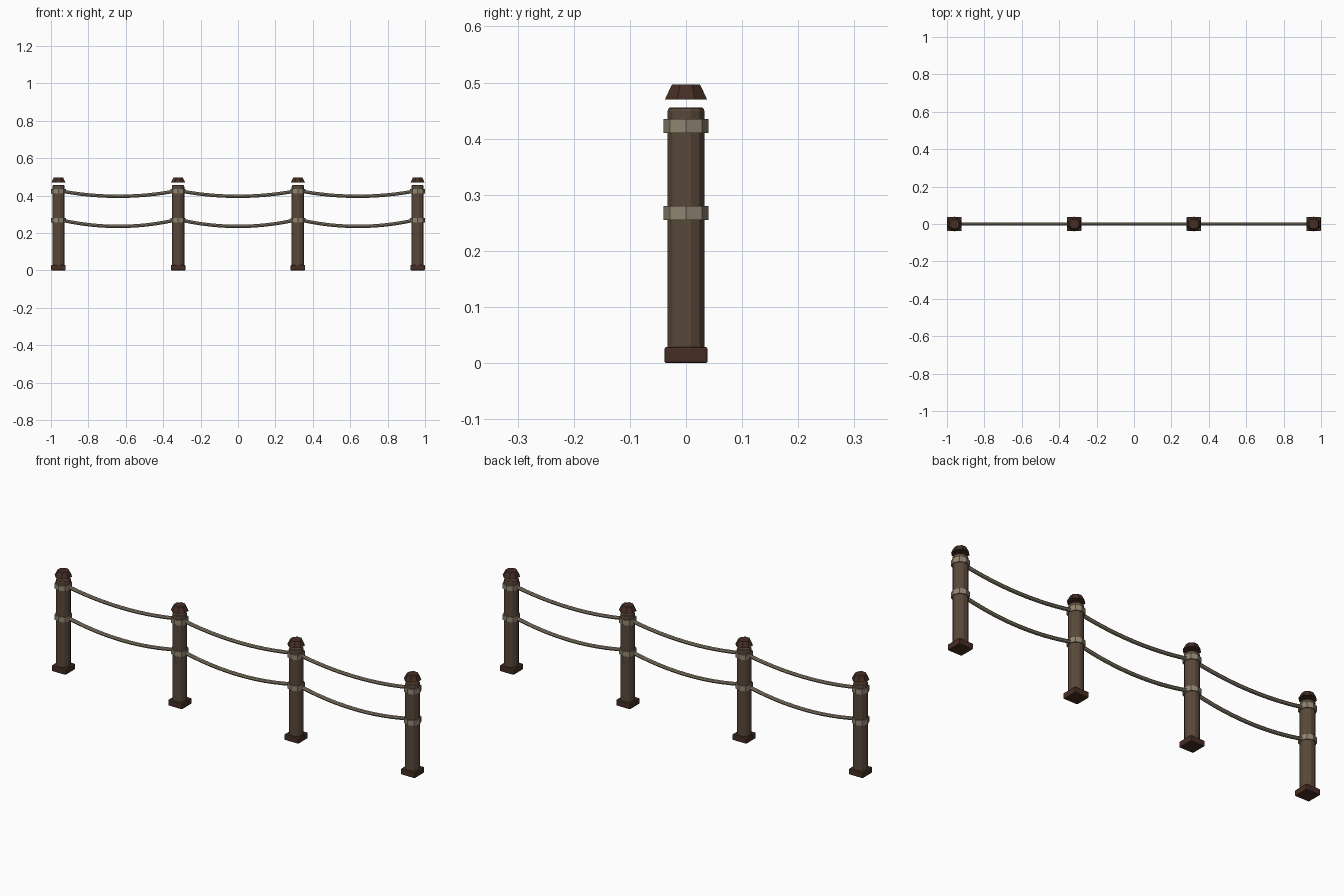
import bpy, math

if "Cube" in bpy.data.objects:
    bpy.data.objects.remove(bpy.data.objects["Cube"])

def material(name, rgb):
    m = bpy.data.materials.new(name)
    m.diffuse_color = (*rgb, 1)
    m.use_nodes = True
    m.node_tree.nodes["Principled BSDF"].inputs["Base Color"].default_value = m.diffuse_color
    return m

WOOD = material("wood", (0.10, 0.064, 0.043))
DARK = material("dark_wood", (0.060, 0.027, 0.017))
ROPE = material("rope", (0.28, 0.235, 0.165))

def lathe(name, profile, sides, x, mat, turn=0.0):
    """Closed faceted solid from (radius, z) pairs, bottom to top."""
    verts = [(r * math.cos(turn + 2 * math.pi * i / sides),
              r * math.sin(turn + 2 * math.pi * i / sides), z)
             for r, z in profile for i in range(sides)]
    faces = [tuple(reversed(range(sides))),
             tuple(range(len(verts) - sides, len(verts)))]
    for k in range(len(profile) - 1):
        for i in range(sides):
            j = (i + 1) % sides
            a = k * sides
            faces.append((a + i, a + j, a + sides + j, a + sides + i))
    me = bpy.data.meshes.new(name)
    me.from_pydata(verts, [], faces)
    me.materials.append(mat)
    ob = bpy.data.objects.new(name, me)
    ob.location.x = x
    bpy.context.collection.objects.link(ob)
    return ob

def rope(name, x0, x1, z, sag, radius=0.009, steps=12, sides=8):
    """Sagging parabolic rope with a round faceted section."""
    verts, faces = [], []
    for k in range(steps + 1):
        t = k / steps
        x = x0 + (x1 - x0) * t
        zc = z - sag * 4 * t * (1 - t)
        slope = math.atan(-sag * 4 * (1 - 2 * t) / (x1 - x0))
        for i in range(sides):
            a = 2 * math.pi * i / sides
            up = radius * math.sin(a)
            verts.append((x - up * math.sin(slope), radius * math.cos(a),
                          zc + up * math.cos(slope)))
    for k in range(steps):
        for i in range(sides):
            j = (i + 1) % sides
            a = k * sides
            faces.append((a + i, a + sides + i, a + sides + j, a + j))
    faces += [tuple(range(sides)), tuple(reversed(range(len(verts) - sides, len(verts))))]
    me = bpy.data.meshes.new(name)
    me.from_pydata(verts, [], faces)
    me.materials.append(ROPE)
    ob = bpy.data.objects.new(name, me)
    bpy.context.collection.objects.link(ob)
    ob.data.flip_normals()

POSTS = [-0.96, -0.32, 0.32, 0.96]
LEVELS = [("lower", 0.268, 0.033), ("upper", 0.423, 0.027)]

for n, x in enumerate(POSTS, 1):
    # square foot with softened edges
    bpy.ops.mesh.primitive_cube_add(size=1, location=(x, 0, 0.0145))
    foot = bpy.context.object
    foot.name = f"post_foot_{n}"
    foot.scale = (0.077, 0.077, 0.029)
    bpy.ops.object.transform_apply(location=False, rotation=False, scale=True)
    bev = foot.modifiers.new("bevel", 'BEVEL')
    bev.width = 0.004
    bev.segments = 2
    foot.data.materials.append(DARK)
    # round post with a rounded top rim
    lathe(f"post_{n}", [(0.034, 0.005), (0.034, 0.449), (0.0325, 0.4535), (0.029, 0.456)],
          12, x, WOOD, math.pi / 12)
    # floating tapered cap
    k = 1 / math.cos(math.pi / 8)
    lathe(f"post_cap_{n}", [(0.0375 * k, 0.470), (0.025 * k, 0.497)], 8, x, DARK, math.pi / 8)
    # rope collars
    for level, z, sag in LEVELS:
        lathe(f"{level}_collar_{n}", [(0.04, z - 0.0125), (0.04, z + 0.0125)], 8, x, ROPE)

# ropes between neighbouring posts
for n in range(3):
    for level, z, sag in LEVELS:
        rope(f"{level}_rope_{n + 1}", POSTS[n] + 0.02, POSTS[n + 1] - 0.02, z, sag)
